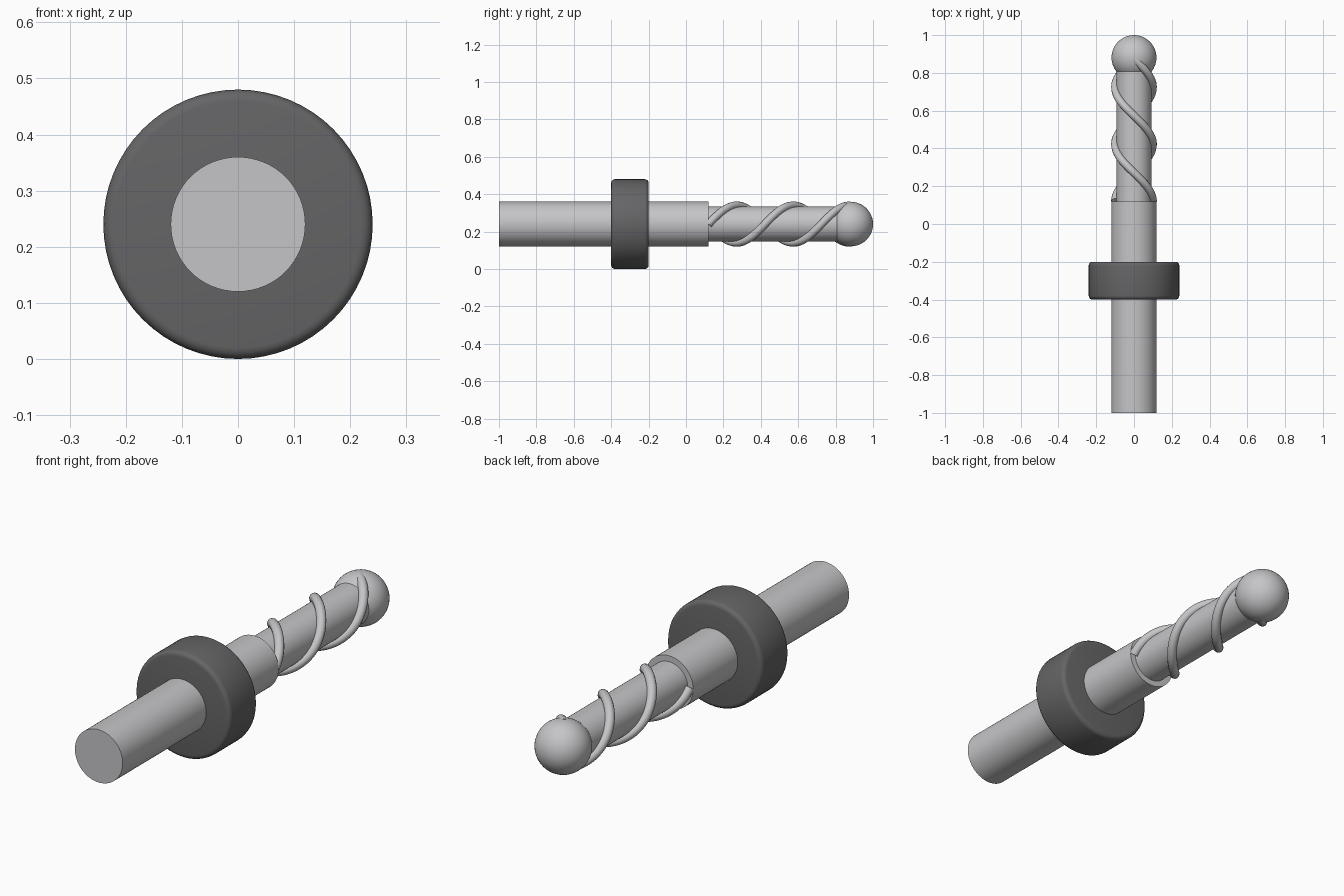
import bpy
from math import pi, cos, sin, radians

if "Cube" in bpy.data.objects:
    bpy.data.objects.remove(bpy.data.objects["Cube"], do_unlink=True)

AXIS_Z = 0.24


def material(name, rgb):
    mat = bpy.data.materials.new(name)
    mat.use_nodes = True
    mat.diffuse_color = (*rgb, 1)
    mat.node_tree.nodes["Principled BSDF"].inputs["Base Color"].default_value = (*rgb, 1)
    return mat


steel = material("steel grey", (0.56, 0.56, 0.575))
dark = material("dark grey", (0.13, 0.13, 0.135))


def finish(name, mat):
    obj = bpy.context.object
    obj.name = name
    obj.data.materials.clear()
    obj.data.materials.append(mat)
    bpy.ops.object.shade_smooth_by_angle(angle=radians(35))
    return obj


def rod(name, radius, y0, y1, mat, bevel=0):
    """Cylinder along the tool axis, with optional rounded rims."""
    bpy.ops.mesh.primitive_cylinder_add(
        vertices=64, radius=radius, depth=y1 - y0,
        location=(0, (y0 + y1) / 2, AXIS_Z), rotation=(pi / 2, 0, 0))
    obj = bpy.context.object
    if bevel:
        mod = obj.modifiers.new("rounded rims", 'BEVEL')
        mod.width, mod.segments = bevel, 4
        bpy.ops.object.modifier_apply(modifier=mod.name)
    return finish(name, mat)


def spiral(name, phase, y0, y1, turns, radius, thickness, mat):
    """Round wire wound around the core, closed at both ends."""
    curve = bpy.data.curves.new(name, 'CURVE')
    curve.dimensions = '3D'
    curve.bevel_depth = thickness
    curve.bevel_resolution = 4
    curve.use_fill_caps = True
    steps = 100
    line = curve.splines.new('POLY')
    line.points.add(steps)
    for i, point in enumerate(line.points):
        t = i / steps
        a = phase + t * turns * 2 * pi
        point.co = (radius * cos(a), y0 + t * (y1 - y0), AXIS_Z + radius * sin(a), 1)
    obj = bpy.data.objects.new(name, curve)
    bpy.context.collection.objects.link(obj)
    bpy.ops.object.select_all(action='DESELECT')
    obj.select_set(True)
    bpy.context.view_layer.objects.active = obj
    bpy.ops.object.convert(target='MESH')
    return finish(name, mat)


# Shank, collar and slimmer cutting core
rod("shank", 0.12, -1, 0.12, steel)
rod("collar", 0.24, -0.4, -0.2, dark, bevel=0.02)
rod("core", 0.093, 0.1, 0.88, steel)

# Ball tip
bpy.ops.mesh.primitive_uv_sphere_add(
    segments=48, ring_count=24, radius=0.119,
    location=(0, 0.881, AXIS_Z), rotation=(pi / 2, 0, 0))
finish("ball_tip", steel)

# Two opposed spiral ridges
for label, phase in (("first", 0), ("second", pi)):
    spiral(label + "_spiral_ridge", phase, 0.12, 0.875, 1.25, 0.1, 0.021, steel)
